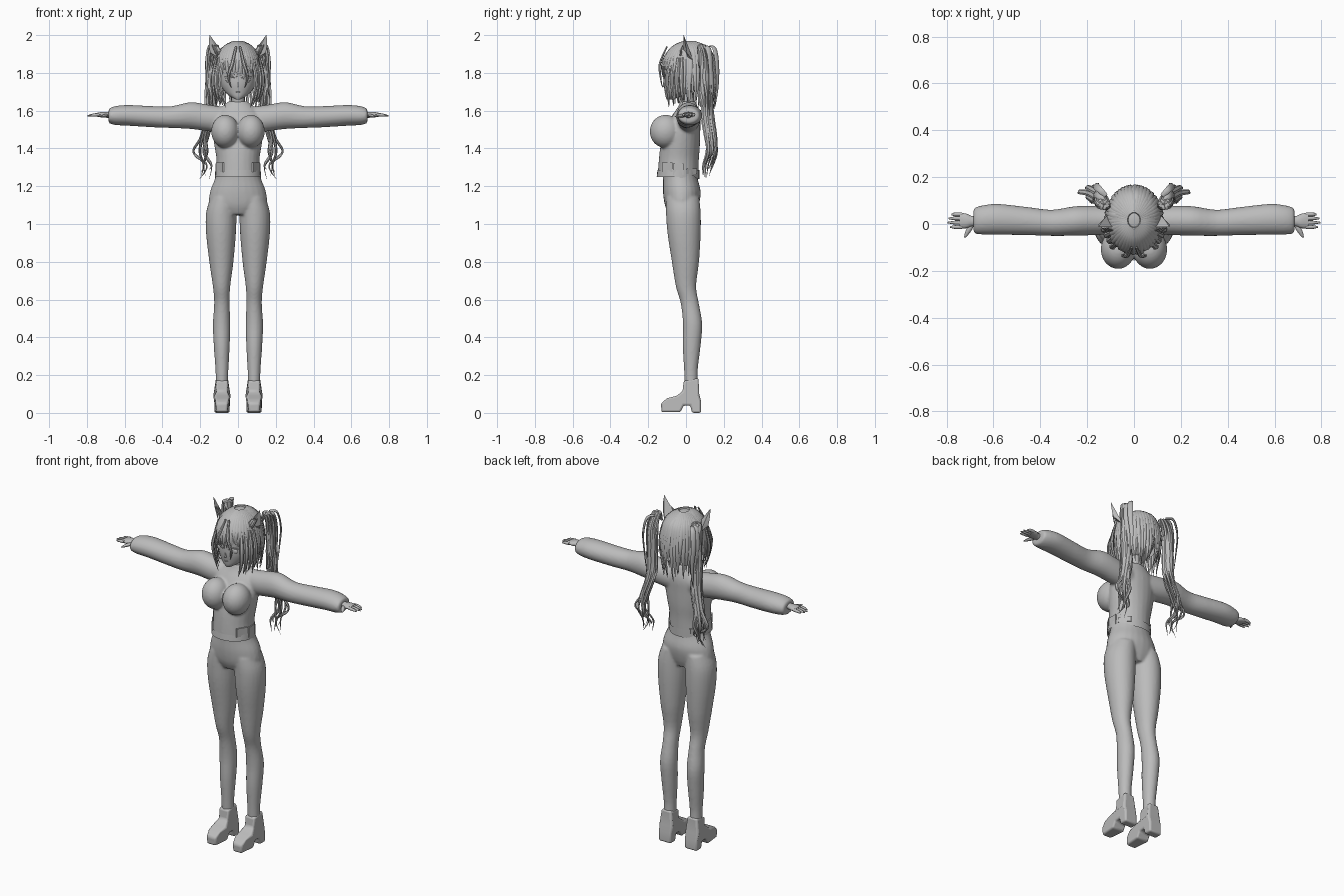
import bpy, bmesh, math, random
from mathutils import Vector

random.seed(4)
if "Cube" in bpy.data.objects:
    bpy.data.objects.remove(bpy.data.objects["Cube"])

GREY = (0.5, 0.5, 0.5, 1)
mat = bpy.data.materials.new("plain grey")
mat.use_nodes = True
mat.diffuse_color = GREY
mat.node_tree.nodes["Principled BSDF"].inputs["Base Color"].default_value = GREY


def spline(pts, steps):
    """Catmull-Rom through tuples of any length."""
    out = []
    for i in range(len(pts) - 1):
        a, b, c, d = (pts[max(0, min(len(pts) - 1, i + k))] for k in (-1, 0, 1, 2))
        for s in range(steps):
            t = s / steps
            out.append([q + 0.5 * t * (r - p + t * (2 * p - 5 * q + 4 * r - e + t * (3 * (q - r) + e - p)))
                        for p, q, r, e in zip(a, b, c, d)])
    return out + [list(pts[-1])]


def skin(bm, rings, cap=True):
    loops = [[bm.verts.new(p) for p in ring] for ring in rings]
    n = len(loops[0])
    for a, b in zip(loops, loops[1:]):
        for i in range(n):
            bm.faces.new((a[i], a[(i + 1) % n], b[(i + 1) % n], b[i]))
    if cap:
        bm.faces.new(loops[0][::-1])
        bm.faces.new(loops[-1])


def loft(bm, axis, secs, n=24, steps=4, cap=True):
    """Sections are (height, centre a, centre b, radius a, radius b)."""
    rings = []
    for h, ca, cb, ra, rb in spline(secs, steps):
        ring = []
        for i in range(n):
            t = 2 * math.pi * i / n
            a, b = ca + ra * math.cos(t), cb + rb * math.sin(t)
            ring.append((a, b, h) if axis == "z" else (h, a, b))
        rings.append(ring)
    skin(bm, rings, cap)


def lock(bm, pts, width, thick, centre=(0, 0.02, 1.8), steps=5, root=0.6, n=6):
    """Tapered lens-shaped strand lying flat around a centre."""
    path = [Vector(p) for p in spline(pts, steps)]
    rings = []
    for i, p in enumerate(path):
        t = i / (len(path) - 1)
        tan = (path[min(i + 1, len(path) - 1)] - path[max(i - 1, 0)]).normalized()
        out = p - Vector(centre)
        out = (out - tan * out.dot(tan)).normalized()
        side = tan.cross(out)
        k = (root + (1 - root) * min(1, t * 3)) * max(0.03, 1 - t ** 3)
        rings.append([p + side * width * k * math.cos(j * math.tau / n)
                      + out * thick * k * math.sin(j * math.tau / n) for j in range(n)])
    skin(bm, rings)


def ball(bm, c, r, u=24, v=16):
    vs = bmesh.ops.create_uvsphere(bm, u_segments=u, v_segments=v, radius=1)["verts"]
    for w in vs:
        w.co = Vector([c[i] + w.co[i] * r[i] for i in range(3)])
    return vs


def finish(name, bm, angle=50, mirror=False, voxel=0, bevel=0):
    bmesh.ops.recalc_face_normals(bm, faces=bm.faces)
    me = bpy.data.meshes.new(name)
    bm.to_mesh(me)
    bm.free()
    me.materials.append(mat)
    ob = bpy.data.objects.new(name, me)
    bpy.context.collection.objects.link(ob)
    if bevel:
        m = ob.modifiers.new("Bevel", "BEVEL")
        m.width, m.segments = bevel, 3
    if mirror:
        ob.modifiers.new("Mirror", "MIRROR").use_mirror_merge = False
    if voxel:
        m = ob.modifiers.new("Blend", "REMESH")
        m.mode, m.voxel_size, m.use_smooth_shade = "VOXEL", voxel, True
        m = ob.modifiers.new("Soften", "SMOOTH")
        m.factor, m.iterations = 0.5, 6
    bpy.ops.object.select_all(action="DESELECT")
    ob.select_set(True)
    bpy.context.view_layer.objects.active = ob
    bpy.ops.object.shade_smooth_by_angle(angle=math.radians(angle))
    return ob


# Hips and legs
bm = bmesh.new()
loft(bm, "z", [(0.12, .085, .03, .033, .036), (0.22, .085, .026, .034, .036), (0.35, .086, .03, .042, .047),
               (0.47, .087, .035, .046, .051), (0.58, .085, .02, .041, .048), (0.67, .087, 0, .046, .054),
               (0.8, .088, -.003, .064, .072), (0.95, .09, -.01, .079, .088), (1.06, .088, -.014, .081, .092),
               (1.14, .075, -.018, .07, .088)])
for v in list(bm.verts):
    v.co.x = max(v.co.x, 0.004)
loft(bm, "z", [(1.05, 0, -.02, .09, .07), (1.1, 0, -.022, .15, .09), (1.17, 0, -.022, .148, .1),
               (1.24, 0, -.03, .122, .092), (1.3, 0, -.035, .108, .09)])
finish("tights", bm, mirror=True, voxel=0.007)

# Chunky heeled shoes
bm = bmesh.new()
profile = [(.08, 0), (.032, 0), (.022, .04), (-.012, .04), (-.03, .004), (-.13, .004), (-.132, .05),
           (-.1, .078), (-.05, .09), (-.018, .115), (-.012, .17), (.066, .185), (.07, .1), (.08, .06)]
def half_width(y, z):
    return (.04 - .008 * (z > .1)) * (0.72 if y < -.12 else 1)
sides = [[bm.verts.new((.085 + s * half_width(y, z), y, z)) for y, z in profile] for s in (-1, 1)]
for s in sides:
    bm.faces.new(s)
for i in range(len(profile)):
    j = (i + 1) % len(profile)
    bm.faces.new((sides[0][i], sides[0][j], sides[1][j], sides[1][i]))
finish("shoes", bm, angle=35, mirror=True, bevel=0.01)

# Top with bust and sleeves
bm = bmesh.new()
loft(bm, "z", [(1.25, 0, -.042, .117, .108), (1.34, 0, -.038, .114, .106), (1.42, 0, -.03, .126, .104),
               (1.5, 0, -.018, .136, .094), (1.57, 0, 0, .13, .076), (1.62, 0, .01, .085, .052),
               (1.65, 0, .01, .05, .04)])
ball(bm, (.068, -.108, 1.49), (.074, .084, .088))
loft(bm, "x", [(.06, .015, 1.55, .055, .07), (.15, .015, 1.56, .062, .07), (.25, .013, 1.574, .063, .071),
               (.35, .005, 1.566, .056, .058), (.45, .012, 1.568, .06, .056), (.58, .02, 1.575, .066, .055),
               (.65, .017, 1.574, .062, .05), (.685, .014, 1.572, .054, .038)])
finish("top", bm, mirror=True, voxel=0.007)

# Uneven hem and side panels of the top
bm = bmesh.new()
loft(bm, "z", [(1.25, 0, -.042, .122, .113), (1.285, 0, -.04, .12, .111)], n=32, steps=1, cap=False)
for v in bm.verts:
    if v.co.z < 1.26 and v.co.y > -.03:
        v.co.z += .012 * math.sin(v.co.y * 70)
finish("hem", bm)
bm = bmesh.new()
for y, z, h in ((-.1, 1.3, .05), (-.04, 1.29, .06), (.03, 1.28, .03)):
    vs = bmesh.ops.create_cube(bm, size=1)["verts"]
    for v in vs:
        y2 = y + v.co.y * .055
        x = .118 * math.sqrt(max(0, 1 - ((y2 + .04) / .118) ** 2))
        v.co = (x + v.co.x * .008, y2, z + v.co.z * h)
finish("side_panels", bm, mirror=True)

# Hands with fingers
bm = bmesh.new()
loft(bm, "x", [(.64, .012, 1.578, .024, .02), (.69, .012, 1.578, .022, .016), (.715, .013, 1.579, .031, .015),
               (.745, .015, 1.578, .033, .011)], n=16)
for y, tip in ((-.013, .785), (.006, .797), (.024, .793), (.041, .78)):
    loft(bm, "x", [(.735, y, 1.579, .0085, .009), (.765, y, 1.577, .008, .008), (tip, y, 1.573, .003, .003)], n=8)
lock(bm, [(.69, 0, 1.576), (.708, -.03, 1.572), (.724, -.06, 1.568)], .012, .01, centre=(.7, 0, 1), n=8)
finish("hands", bm, mirror=True)

# Neck and head
bm = bmesh.new()
loft(bm, "z", [(1.6, 0, .012, .05, .045), (1.64, 0, .008, .037, .037), (1.72, 0, 0, .037, .04)], n=16)
loft(bm, "z", [(1.66, 0, -.088, .012, .014), (1.675, 0, -.066, .04, .042), (1.7, 0, -.04, .07, .072),
               (1.74, 0, -.016, .094, .102), (1.79, 0, 0, .106, .118), (1.85, 0, .008, .108, .125),
               (1.91, 0, .012, .09, .1), (1.94, 0, .015, .03, .04)])
bmesh.ops.create_cone(bm, segments=6, radius1=.008, radius2=.001, depth=.03)
for v in bm.verts[-12:]:
    v.co = (v.co.x, -.118 + v.co.y, v.co.z + 1.74)
finish("head", bm)

# Eyelids, eyes and mouth as thin plates
bm = bmesh.new()
ball(bm, (.045, -.098, 1.765), (.021, .009, .017), 16, 8)
lock(bm, [(.018, -.118, 1.772), (.045, -.112, 1.787), (.075, -.086, 1.776)], .004, .004)
lock(bm, [(0, -.112, 1.7), (.008, -.11, 1.7), (.014, -.106, 1.703)], .003, .004)
finish("eyes_and_mouth", bm, mirror=True)

# Scalp shell, open over the face
bm = bmesh.new()
ball(bm, (0, .018, 1.82), (.118, .138, .145), 32, 20)
bmesh.ops.delete(bm, geom=[v for v in bm.verts if (v.co.y < -.03 and v.co.z < 1.88) or v.co.z < 1.72],
                 context="VERTS")
finish("scalp", bm)

def head_point(az, z, grow=1.0):
    """Point on the hair surface; azimuth 0 is the front."""
    r = math.sqrt(max(0.02, 1 - (max(0, z - 1.8) / .168) ** 2)) * grow
    return (.124 * r * math.sin(az), .017 - .148 * r * math.cos(az), z)

# Fringe, side locks and back hair
bm = bmesh.new()
for layer in range(2):
    for i in range(46):
        az = math.tau * (i + .5 * layer) / 46
        front = math.cos(az)
        if front > .55:
            end = 1.785 + random.uniform(-.03, .03)
        elif front > .05:
            end = 1.65 + random.uniform(-.03, .04)
        else:
            end = 1.64 + random.uniform(-.05, .05)
        low = .93 if front < -.3 else 1
        mid = (1.9 + end) / 2
        wob = random.uniform(-.08, .08)
        g = 1 - .035 * layer
        lock(bm, [head_point(az, 1.964, g), head_point(az, 1.94, g), head_point(az, 1.89, g),
                  head_point(az + wob / 2, mid, g), head_point(az + wob, end, low * g * .93)],
             .017, .008)
# Long strands across the brow and in front of the ears
for s in (-1, 1):
    lock(bm, [(s * .01, -.1, 1.94), (s * .03, -.138, 1.85), (s * .05, -.135, 1.78), (s * .035, -.125, 1.72)], .01, .006)
    for k in range(4):
        x = .075 + .013 * k
        lock(bm, [(s * x, -.08 + .02 * k, 1.88), (s * (x + .02), -.1 + .025 * k, 1.78),
                  (s * (x + .012), -.095 + .025 * k, 1.69), (s * (x - .01), -.09 + .025 * k, 1.615 + .01 * k)],
             .014, .008)
finish("hair", bm, angle=40)

# Wavy twin tails
bm = bmesh.new()
for k in range(7):
    a = math.tau * k / 7
    dx, dy = .017 * math.cos(a), .026 * math.sin(a)
    w = .02 * math.cos(a * 2)
    lock(bm, [(.11, .07, 1.9), (.13 + dx, .085 + dy / 2, 1.945), (.143 + dx, .105 + dy, 1.86),
              (.146 + dx, .108 + dy, 1.72), (.148 + dx, .115 + dy, 1.58), (.178 + dx, .132 + dy, 1.46),
              (.19 + dx * 1.5 + w, .137 + dy, 1.38), (.168 + dx - w, .117 + dy, 1.31),
              (.178 + dx * 1.6, .108 + dy * .7, 1.235 + .018 * (k % 4))],
         .017, .009, centre=(.15, .1, 1.3 + .01 * k), steps=6)
for j in range(2):
    lock(bm, [(.12, .09 + .03 * j, 1.94), (.15, .12 + .03 * j, 1.93), (.165, .13 + .035 * j, 1.84),
              (.155, .14 + .025 * j, 1.72), (.15, .13 + .02 * j, 1.6)], .016, .006)
finish("twin_tails", bm, angle=40, mirror=True)

# Cat ears, hollowed at the front, with inner tufts
bm = bmesh.new()
rings = []
for t in (0, .3, .6, .85, 1):
    c = Vector((.093 + .057 * t, -.005 - .008 * t, 1.875 + .125 * t))
    k = max(.03, (1 - t) * (1 + .35 * t))
    w = Vector((.055, .008, .033)) * -k
    rings.append([c + w, c + Vector((0, .012, 0)) * k, c - w, c + Vector((.02, .042, -.012)) * k])
skin(bm, rings)
for k in range(3):
    lock(bm, [(.08 + .015 * k, -.03, 1.89), (.1 + .012 * k, -.024, 1.925), (.118 + .01 * k, -.016, 1.95)], .008, .004)
finish("ears", bm, angle=30, mirror=True)
